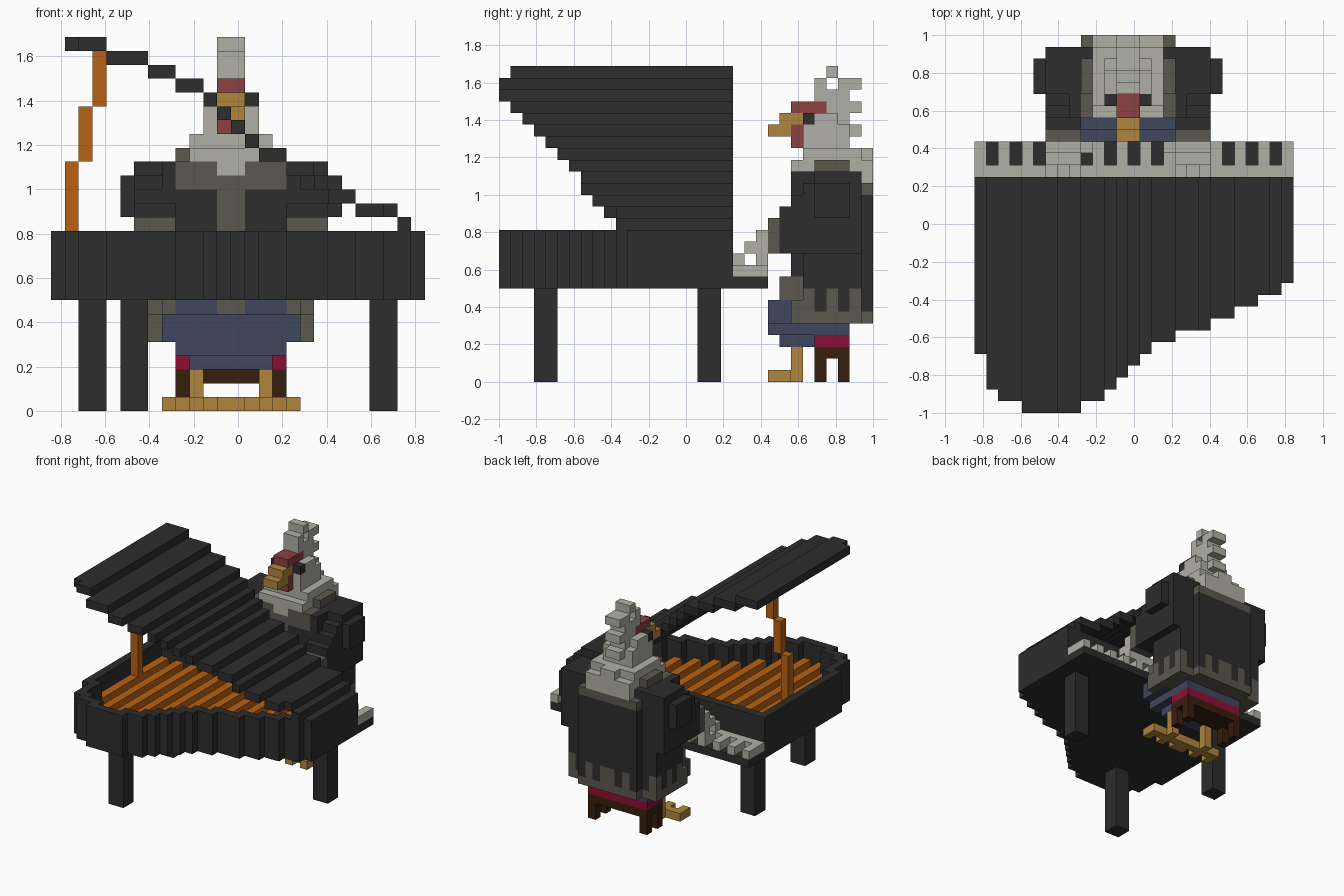
import bpy, bmesh
from mathutils import Vector

default_cube = bpy.data.objects.get("Cube")
if default_cube:
    bpy.data.objects.remove(default_cube, do_unlink=True)

UNIT = 1 / 16
ORIGIN = Vector((-13.5 * UNIT, -1, 0))

COLOURS = {
    "black": (.026, .026, .026), "ivory": (.434, .434, .381), "grey": (.107, .098, .08),
    "blue": (.051, .061, .107), "gold": (.434, .235, .045), "orange": (.479, .122, .006),
    "crimson": (.254, .005, .034), "comb red": (.262, .054, .054), "brown": (.039, .013, .004),
}
PARTS = {
    "piano_case": "black", "key_bed": "black", "piano_keys": "ivory", "piano_strings": "orange",
    "piano_lid": "black", "lid_prop": "orange", "piano_legs": "black",
    "stool_legs": "brown", "stool_cushion": "crimson", "feet": "gold", "trousers": "blue",
    "shirt": "grey", "coat": "black", "coat_lining": "grey", "sleeves": "black", "cuffs": "grey",
    "hands": "ivory", "head": "ivory", "collar": "grey", "eyes": "black",
    "beak": "gold", "comb_and_wattle": "comb red",
}
cells = {}


def span(value):
    first, last = value if isinstance(value, tuple) else (value, value)
    return range(first, last + 1)


def block(part, x, y, z):
    """Fill a box of unit cells; each argument is one index or an inclusive pair."""
    for i in span(x):
        for j in span(y):
            for k in span(z):
                cells[i, j, k] = part


def wide(part, half, y, z):
    """Box centred on the bird."""
    block(part, (13 - half, 12 + half), y, z)


def pair(part, x, y, z):
    """Box and its mirror image on the bird."""
    first, last = x if isinstance(x, tuple) else (x, x)
    block(part, (first, last), y, z)
    block(part, (25 - last, 25 - first), y, z)


# Piano outline: front edge of the case in every column, written as runs
runs = [(1, 5), (1, 2), (2, 1), (5, 0), (2, 1), (1, 2), (1, 3), (1, 4), (1, 5),
        (2, 6), (3, 7), (2, 8), (2, 9), (2, 10), (1, 11)]
edge = [start for count, start in runs for column in range(count)]
BACK = 19


def inside(i, j):
    return 0 <= i < len(edge) and edge[i] <= j <= BACK


# Case with rim, floor and ribbed strings
for i, start in enumerate(edge):
    for j in range(start, BACK + 1):
        rim = not all(inside(i + a, j + b) for a in (-1, 0, 1) for b in (-1, 0, 1))
        block("piano_case", i, j, (8, 12 if rim else 8))
        if not rim:
            block("piano_strings", i, j, (9, 9 + i % 2))

# Stepped lid, falling from the raised side to the hinge
steps = [3, 3, 2, 2, 1, 1, 1, 1, 2, 2, 1, 2, 3, 1]
column, height = 1, 26
for count in steps:
    for i in range(column, column + count):
        block("piano_lid", i, (edge[i], BACK), height)
    column += count
    height -= 1

# Prop
for i, z in enumerate([(10, 17), (18, 21), (22, 25)]):
    block("lid_prop", i + 1, 13, z)

# Legs
for x, y in [(5, 3), (2, 17), (23, 17)]:
    block("piano_legs", (x, x + 1), (y, y + 1), (0, 7))

# Keyboard with notches between the keys
block("key_bed", (0, 26), (20, 22), 8)
block("piano_keys", (0, 26), (20, 22), 9)
for i in range(1, 26, 2):
    for j in (21, 22):
        del cells[i, j, 9]

# Stool
wide("stool_legs", 4, (27, 29), 2)
for j in (27, 29):
    pair("stool_legs", 9, j, (0, 1))
wide("stool_cushion", 4, (27, 29), 3)

# Feet with three toes each
pair("feet", 10, 25, (0, 2))
pair("feet", (8, 12), 24, 0)
for i in (8, 10, 12):
    pair("feet", i, 23, 0)

# Trousers
wide("trousers", 3, (24, 26), 3)
wide("trousers", 4, (23, 29), 4)
wide("trousers", 5, (23, 26), (5, 6))
wide("trousers", 4, (24, 26), 7)
wide("shirt", 1, 24, (7, 8))

# Coat with grey lining below a scalloped hem
wide("coat_lining", 6, (26, 30), (5, 7))
wide("coat_lining", 4, 31, (5, 7))
wide("trousers", 5, (23, 26), (5, 6))
pair("coat_lining", 7, (25, 26), (5, 6))
pair("coat_lining", 8, (24, 26), (7, 8))
wide("coat", 6, (26, 30), (8, 10))
wide("coat", 5, (25, 30), (9, 17))
wide("coat", 4, 31, (8, 15))
for j in (27, 29):
    pair("coat", 7, j, (6, 7))
for i in (9, 11):
    pair("coat", i, 31, (6, 7))
pair("coat", 8, 30, (6, 7))
wide("shirt", 1, 25, (8, 16))

# Arms reaching for the keyboard
pair("sleeves", (6, 8), (27, 30), (11, 17))
pair("sleeves", 5, (27, 29), (14, 16))
for j, top in [(24, 14), (25, 15), (26, 16)]:
    pair("sleeves", (6, 8), j, (11, top))
pair("cuffs", (6, 8), 23, (11, 13))
pair("hands", (6, 8), 22, (10, 12))
pair("hands", 9, 22, 10)
pair("hands", (6, 8), 21, 11)
for i in (6, 8):
    pair("hands", i, 20, 10)

# Collar and ruffled neck
wide("collar", 4, (25, 31), 16)
wide("collar", 4, (25, 29), 17)
wide("collar", 4, (27, 29), 18)
wide("head", 3, (30, 31), 17)
wide("head", 1, 25, 17)
wide("head", 3, (25, 31), 18)
wide("head", 3, (26, 30), 19)
wide("head", 1, 31, 19)

# Head and crest feathers
wide("head", 2, (26, 29), (20, 21))
wide("head", 2, (26, 28), 22)
wide("head", 1, (26, 29), (22, 23))
wide("head", 1, 30, (21, 21))
wide("head", 1, 30, 23)
wide("head", 1, (27, 29), 24)
wide("head", 1, 27, 25)
wide("head", 1, (29, 30), 25)
wide("head", 1, 28, 26)

# Face
pair("eyes", 11, 26, 22)
wide("beak", 1, (24, 25), 22)
wide("beak", 1, (23, 24), 21)
wide("comb_and_wattle", 1, 25, (20, 21))
wide("comb_and_wattle", 1, (25, 27), 23)

# Materials
materials = {}
for name, rgb in COLOURS.items():
    mat = bpy.data.materials.new(name)
    mat.use_nodes = True
    mat.diffuse_color = (*rgb, 1)
    mat.node_tree.nodes["Principled BSDF"].inputs["Base Color"].default_value = (*rgb, 1)
    materials[name] = mat

# Each part keeps only the outward faces of its cells
axes = [Vector(row) for row in ((1, 0, 0), (0, 1, 0), (0, 0, 1))]
for part, colour in PARTS.items():
    bm = bmesh.new()
    for cell in [c for c, owner in cells.items() if owner == part]:
        centre = Vector(cell) + Vector((.5, .5, .5))
        for a in range(3):
            for sign in (-1, 1):
                normal = axes[a] * sign
                if tuple(int(n) for n in Vector(cell) + normal) in cells:
                    continue
                u, v = axes[(a + 1) % 3], axes[(a + 2) % 3] * sign
                corners = [(-u - v), (u - v), (u + v), (v - u)]
                bm.faces.new([bm.verts.new((centre + (normal + c) / 2) * UNIT + ORIGIN)
                              for c in corners])
    bmesh.ops.remove_doubles(bm, verts=bm.verts, dist=UNIT / 100)
    bmesh.ops.dissolve_limit(bm, angle_limit=.01, verts=bm.verts, edges=bm.edges)
    mesh = bpy.data.meshes.new(part)
    bm.to_mesh(mesh)
    bm.free()
    mesh.materials.append(materials[colour])
    bpy.context.collection.objects.link(bpy.data.objects.new(part, mesh))
